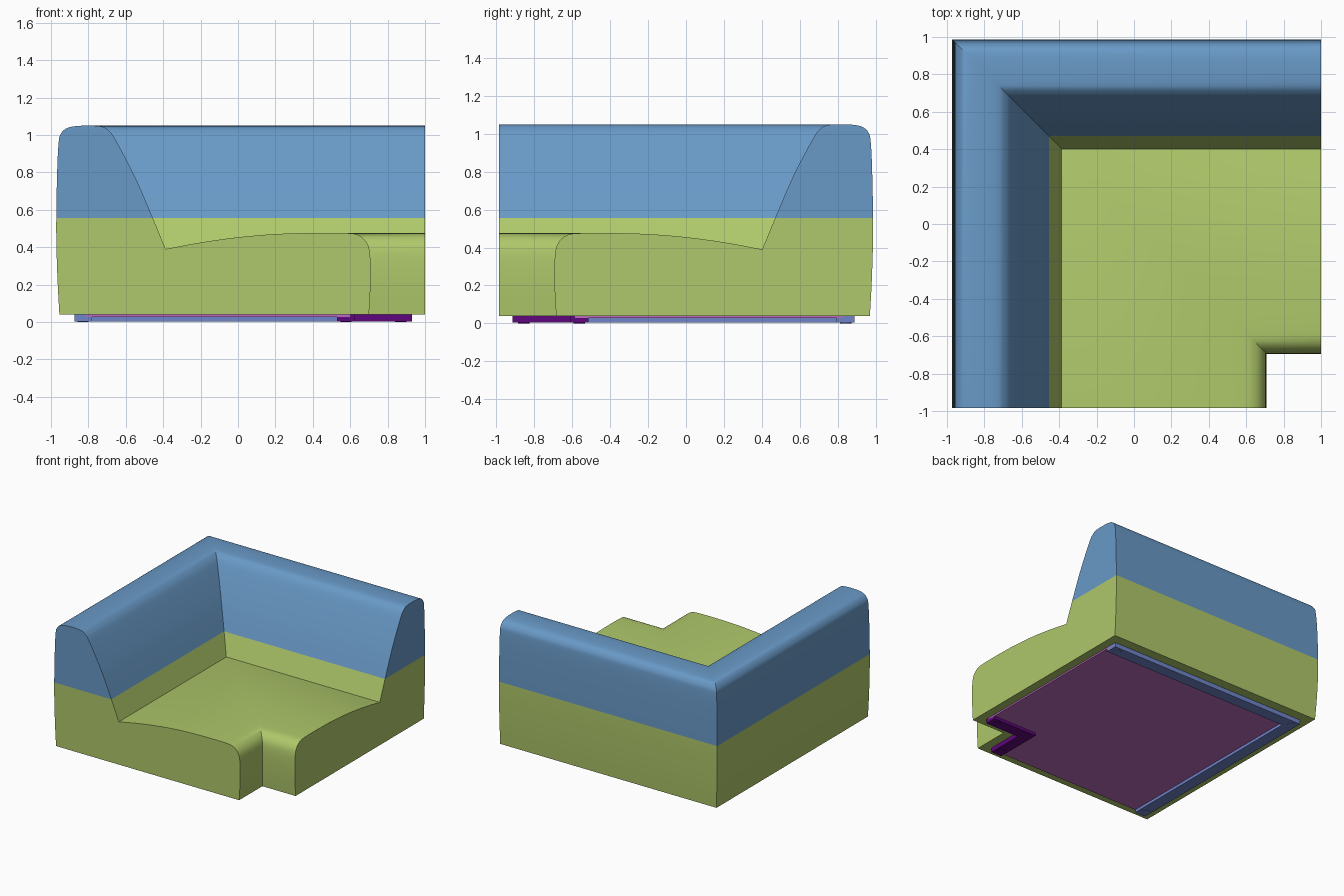
import bpy, bmesh
from mathutils import Vector

if "Cube" in bpy.data.objects:
    bpy.data.objects.remove(bpy.data.objects["Cube"], do_unlink=True)

END = 1.0      # open ends of both wings
SHIFT = 0.015  # plan symmetry: y = SHIFT - x
SEAM = 0.555   # height where the two fabrics meet


def material(name, rgb):
    m = bpy.data.materials.new(name)
    m.use_nodes = True
    m.diffuse_color = (*rgb, 1)
    node = next(n for n in m.node_tree.nodes if n.type == 'BSDF_PRINCIPLED')
    node.inputs["Base Color"].default_value = (*rgb, 1)
    return m


green = material("green fabric", (0.43, 0.58, 0.145))
blue = material("blue fabric", (0.14, 0.32, 0.57))
violet = material("violet base", (0.5, 0.15, 0.52))
purple = material("dark purple plinth", (0.115, 0.002, 0.205))
periwinkle = material("periwinkle rail", (0.16, 0.23, 0.58))


def make_object(name, bm, *mats):
    bmesh.ops.recalc_face_normals(bm, faces=bm.faces)
    mesh = bpy.data.meshes.new(name)
    bm.to_mesh(mesh)
    bm.free()
    for m in mats:
        mesh.materials.append(m)
    obj = bpy.data.objects.new(name, mesh)
    bpy.context.collection.objects.link(obj)
    return obj


def smooth_path(points, steps=3):
    """Catmull-Rom curve through the points."""
    p = [Vector(q) for q in points]
    p = [2 * p[0] - p[1]] + p + [2 * p[-1] - p[-2]]
    out = []
    for a, b, c, d in zip(p, p[1:], p[2:], p[3:]):
        for i in range(steps):
            t = i / steps
            out.append(0.5 * (2 * b + (c - a) * t + (2 * a - 5 * b + 4 * c - d) * t ** 2
                              + (3 * b - a - 3 * c + d) * t ** 3))
    out.append(p[-2])
    return out


def prism(name, outline, z0, z1, mat):
    """Extrude a plan outline given in symmetric (x, v) coordinates."""
    bm = bmesh.new()
    face = bm.faces.new([bm.verts.new((x, SHIFT - v, z0)) for x, v in outline])
    top = bmesh.ops.extrude_face_region(bm, geom=[face])["geom"]
    bmesh.ops.translate(bm, vec=(0, 0, z1 - z0),
                        verts=[v for v in top if isinstance(v, bmesh.types.BMVert)])
    return make_object(name, bm, mat)


# Upholstered body: one seat and backrest profile swept round a mitred corner
backrest = smooth_path([(-0.955, 0.04), (-0.966, 0.25), (-0.972, 0.5), (-0.967, 0.8),
                        (-0.959, 0.96), (-0.948, 1.005), (-0.92, 1.034), (-0.87, 1.047),
                        (-0.79, 1.05), (-0.725, 1.044), (-0.69, 1.022), (-0.655, 0.975),
                        (-0.55, 0.775), (-0.455, 0.555), (-0.387, 0.39)])
seat = smooth_path([(-0.387, 0.39), (-0.2, 0.425), (0, 0.453), (0.2, 0.47), (0.4, 0.476),
                    (0.58, 0.475), (0.64, 0.466), (0.68, 0.437), (0.702, 0.39),
                    (0.709, 0.3), (0.708, 0.18), (0.7, 0.04)])
profile = backrest[:-1] + seat

bm = bmesh.new()
rings = [[bm.verts.new((u, SHIFT - END, z)) for u, z in profile],
         [bm.verts.new((u, SHIFT - u, z)) for u, z in profile],
         [bm.verts.new((END, SHIFT - u, z)) for u, z in profile]]
n = len(profile)
for a, b in zip(rings, rings[1:]):
    for i in range(n):
        j = (i + 1) % n
        bm.faces.new((a[i], a[j], b[j], b[i]))
bm.faces.new(rings[0])
bm.faces.new(rings[2])

# Cut the fabric seam and colour above it
bmesh.ops.bisect_plane(bm, geom=bm.verts[:] + bm.edges[:] + bm.faces[:], dist=0.0001,
                       plane_co=(0, 0, SEAM), plane_no=(0, 0, 1))
for f in bm.faces:
    f.material_index = int(f.calc_center_bounds().z > SEAM)
body = make_object("upholstered_body", bm, green, blue)
bpy.ops.object.select_all(action='DESELECT')
body.select_set(True)
bpy.context.view_layer.objects.active = body
bpy.ops.object.shade_smooth_by_angle(angle=0.5)

# Underside panel, notched at the inner corner
lo, hi, notch = -0.81, 0.93, 0.6
prism("base_panel", [(lo, lo), (hi, lo), (hi, notch), (notch, notch), (notch, hi), (lo, hi)],
      0.027, 0.045, violet)


def corner_strip(name, outer, inner, mat):
    prism(name, [(outer, outer), (hi, outer), (hi, inner), (inner, inner),
                 (inner, hi), (outer, hi)], 0.004, 0.045, mat)


# Plinth strips below the backrests and along the notch
corner_strip("back_rail", -0.875, -0.78, periwinkle)
corner_strip("notch_plinth", 0.53, 0.625, purple)


# Small glides under the strips
def glide(name, x, v, mat):
    bm = bmesh.new()
    bmesh.ops.create_cone(bm, cap_ends=True, segments=16, radius1=0.03, radius2=0.03, depth=0.008)
    bmesh.ops.translate(bm, vec=(x, SHIFT - v, 0.004), verts=bm.verts)
    make_object(name, bm, mat)


for name, mid, mat in (("rail_glide", -0.828, periwinkle), ("plinth_glide", 0.578, purple)):
    glide(name + "_side", 0.87, mid, mat)
    glide(name + "_front", mid, 0.87, mat)
glide("rail_glide_corner", -0.828, -0.828, periwinkle)
